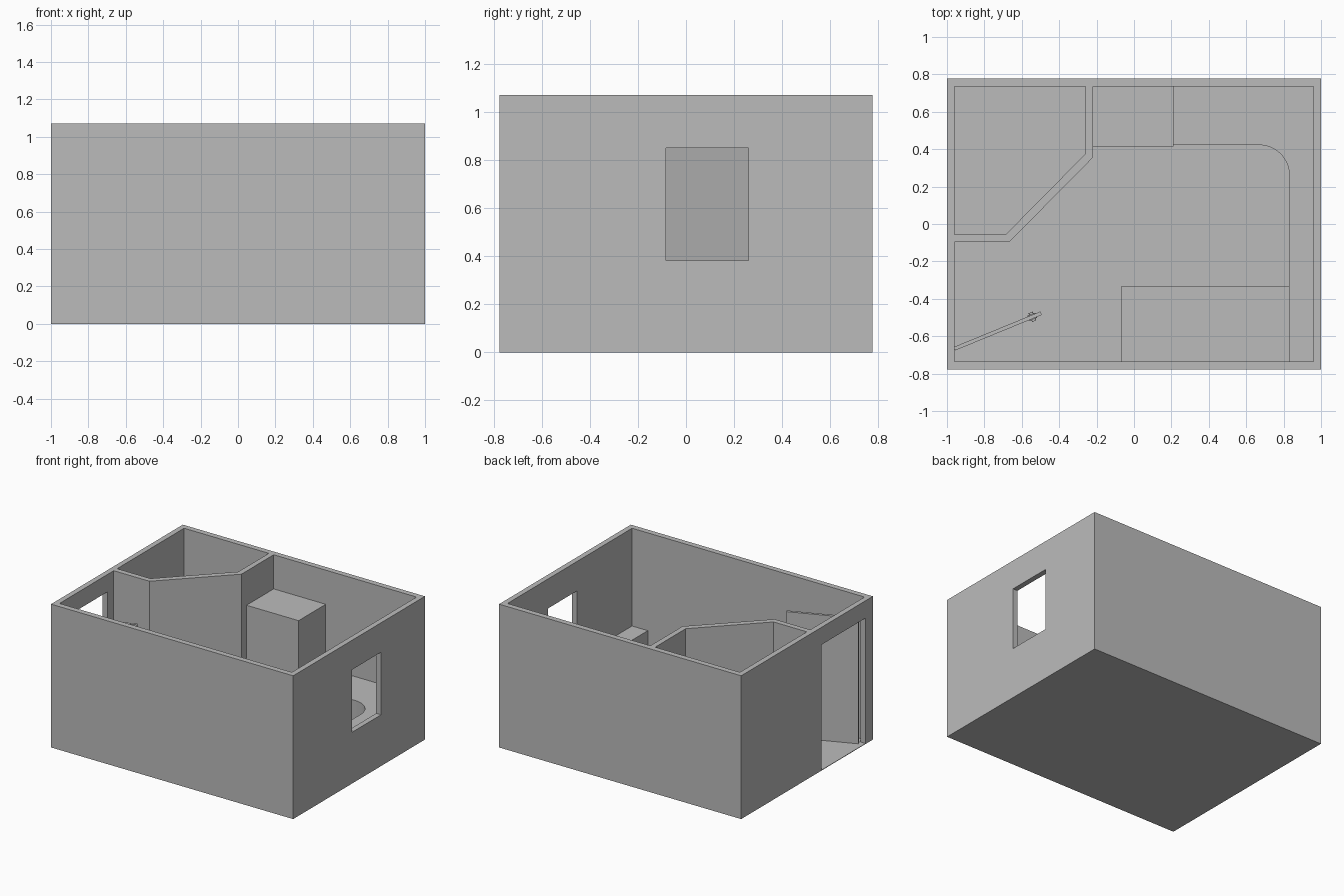
import bpy
import bmesh
from math import cos, sin, pi, atan2, hypot
from mathutils import Matrix, Vector

default = bpy.data.objects.get("Cube")
if default:
    bpy.data.objects.remove(default, do_unlink=True)

grey = bpy.data.materials.new("plain grey")
grey.use_nodes = True
GREY = (0.5, 0.5, 0.5, 1)
grey.diffuse_color = GREY
grey.node_tree.nodes["Principled BSDF"].inputs["Base Color"].default_value = GREY


def add_object(name, bm):
    bmesh.ops.recalc_face_normals(bm, faces=bm.faces)
    mesh = bpy.data.meshes.new(name)
    bm.to_mesh(mesh)
    bm.free()
    mesh.materials.append(grey)
    obj = bpy.data.objects.new(name, mesh)
    bpy.context.collection.objects.link(obj)
    return obj


def prism(name, outline, z0, z1):
    """Extrude a floor plan outline between two heights."""
    bm = bmesh.new()
    base = bm.faces.new([bm.verts.new((x, y, z0)) for x, y in outline])
    top = bmesh.ops.extrude_face_region(bm, geom=[base])["geom"]
    verts = [v for v in top if isinstance(v, bmesh.types.BMVert)]
    bmesh.ops.translate(bm, verts=verts, vec=(0, 0, z1 - z0))
    return add_object(name, bm)


def box(name, x0, x1, y0, y1, z0, z1):
    return prism(name, [(x0, y0), (x1, y0), (x1, y1), (x0, y1)], z0, z1)


def cut(obj, cutter):
    cutter.hide_render = True
    mod = obj.modifiers.new("opening", 'BOOLEAN')
    mod.operation = 'DIFFERENCE'
    mod.solver = 'EXACT'
    mod.object = cutter
    bpy.context.view_layer.objects.active = obj
    bpy.ops.object.modifier_apply(modifier=mod.name)
    bpy.data.objects.remove(cutter, do_unlink=True)


HX, HY, TOP, FLOOR = 1.0, 0.777, 1.07, 0.004
IX, IY = 0.96, 0.735

# Floor and outer walls with window and doorway
box("floor", -HX, HX, -HY, HY, 0, FLOOR)
walls = box("outer_walls", -HX, HX, -HY, HY, FLOOR, TOP)
cut(walls, box("room_cutter", -IX, IX, -IY, IY, -0.1, TOP + 0.1))
cut(walls, box("window_cutter", 0.9, 1.1, -0.083, 0.26, 0.383, 0.85))
cut(walls, box("doorway_cutter", -1.1, -0.9, -0.69, -0.17, -0.1, 0.94))

# Partition around the closed corner room
prism("partition_wall", [
    (-IX, -0.095), (-0.665, -0.095), (-0.22, 0.355), (-0.22, IY),
    (-0.26, IY), (-0.26, 0.375), (-0.685, -0.055), (-IX, -0.055)], FLOOR, TOP)

# Tall cabinet, low platform and counter with a rounded inner corner
box("tall_cabinet", -0.22, 0.21, 0.415, IY, FLOOR, 0.815)
box("low_platform", -0.07, 0.83, -IY, -0.335, FLOOR, 0.2)
R = 0.16
arc = [(0.83 - R + R * cos(a), 0.422 - R + R * sin(a))
       for a in (pi / 2 * i / 16 for i in range(17))]
prism("counter", [(0.83, -IY)] + arc +
      [(0.21, 0.422), (0.21, IY), (IX, IY), (IX, -IY)], FLOOR, 0.34)

# Open door, hinged at the doorway
hinge, tip = Vector((-0.96, -0.667)), Vector((-0.497, -0.477))
along = tip - hinge
side = Vector((-along.y, along.x)).normalized() * 0.01
prism("door", [hinge - side, tip - side, tip + side, hinge + side], FLOOR, 0.94)

# Door knobs on both faces
length, angle = hypot(*along), atan2(along.y, along.x)
place = Matrix.Translation((hinge.x, hinge.y, 0.42)) @ Matrix.Rotation(angle, 4, 'Z')
bm = bmesh.new()
for radius, depth in ((0.012, 0.05), (0.022, 0.03)):
    bmesh.ops.create_cone(
        bm, cap_ends=True, segments=20, radius1=radius, radius2=radius, depth=depth,
        matrix=place @ Matrix.Translation((length - 0.05, 0, 0)) @ Matrix.Rotation(pi / 2, 4, 'X'))
add_object("door_knobs", bm)

# Smooth shading on the rounded parts, keeping sharp edges
bpy.ops.object.select_all(action='DESELECT')
for name in ("counter", "door_knobs"):
    obj = bpy.data.objects[name]
    obj.select_set(True)
    bpy.context.view_layer.objects.active = obj
bpy.ops.object.shade_smooth_by_angle()
bpy.ops.object.select_all(action='DESELECT')
